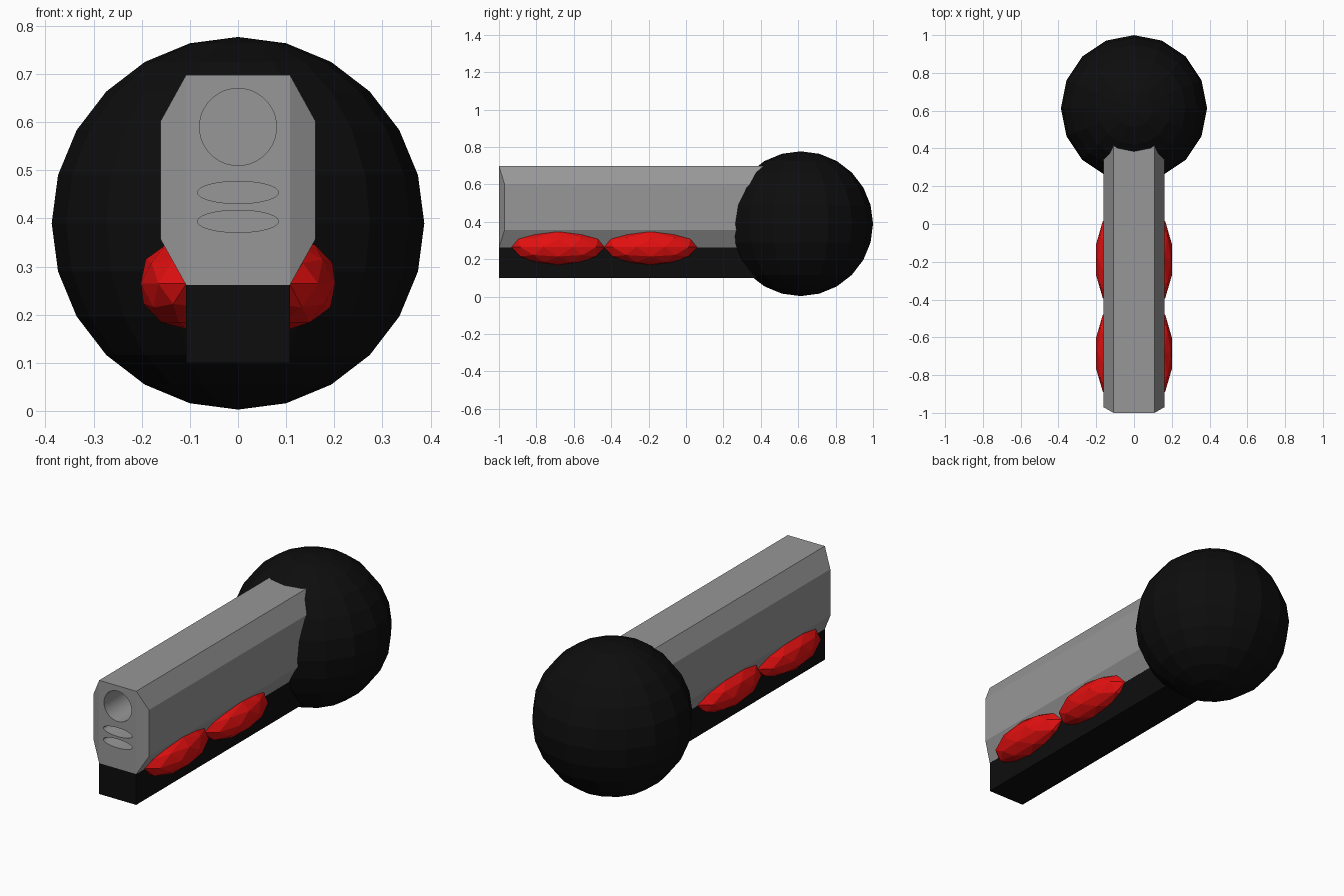
import bpy, bmesh, math
from mathutils import Matrix, Vector

cube = bpy.data.objects.get("Cube")
if cube:
    bpy.data.objects.remove(cube, do_unlink=True)


def material(name, rgb):
    m = bpy.data.materials.new(name)
    m.use_nodes = True
    m.diffuse_color = (*rgb, 1)
    bsdf = next(n for n in m.node_tree.nodes if n.type == 'BSDF_PRINCIPLED')
    bsdf.inputs["Base Color"].default_value = (*rgb, 1)
    return m


GREY = material("steel grey", (0.31, 0.31, 0.31))
BLACK = material("black", (0.004, 0.004, 0.004))
RED = material("bright red", (0.78, 0.005, 0.005))


def finish(bm, name, mat):
    bmesh.ops.recalc_face_normals(bm, faces=bm.faces)
    mesh = bpy.data.meshes.new(name)
    bm.to_mesh(mesh)
    bm.free()
    mesh.materials.append(mat)
    ob = bpy.data.objects.new(name, mesh)
    bpy.context.collection.objects.link(ob)
    return ob


def placed(center, scale):
    return Matrix.Translation(center) @ Matrix.Diagonal((*scale, 1))


# Upper body: a box whose two sides swell outwards with sloping borders
FRONT, REAR = -1.0, 0.6
bm = bmesh.new()
for s in (-1, 1):
    for y, y_side in ((FRONT, FRONT + 0.03), (REAR, REAR - 0.03)):
        for z, z_side in ((0.262, 0.357), (0.698, 0.602)):
            bm.verts.new((s * 0.108, y, z))
            bm.verts.new((s * 0.161, y_side, z_side))
bmesh.ops.convex_hull(bm, input=bm.verts)
bmesh.ops.dissolve_limit(bm, angle_limit=0.01, verts=bm.verts, edges=bm.edges)
body = finish(bm, "upper_body", GREY)

# Round bore and two oval slots sunk into the front face
DEPTH = 0.3
for name, z, rx, rz in (("bore_cutter", 0.59, 0.08, 0.08),
                        ("upper_slot_cutter", 0.454, 0.084, 0.023),
                        ("lower_slot_cutter", 0.394, 0.084, 0.023)):
    bm = bmesh.new()
    bmesh.ops.create_cone(bm, cap_ends=True, segments=48, radius1=1, radius2=1,
                          depth=2 * DEPTH,
                          matrix=placed((0, FRONT, z), (rx, 1, rz))
                          @ Matrix.Rotation(math.pi / 2, 4, 'X'))
    cutter = finish(bm, name, GREY)
    cutter.hide_render = True
    mod = body.modifiers.new(name, 'BOOLEAN')
    mod.operation, mod.solver, mod.object = 'DIFFERENCE', 'EXACT', cutter
    bpy.context.view_layer.objects.active = body
    bpy.ops.object.modifier_apply(modifier=mod.name)
    bpy.data.objects.remove(cutter, do_unlink=True)

bpy.ops.object.select_all(action='DESELECT')
body.select_set(True)
bpy.context.view_layer.objects.active = body
bpy.ops.object.shade_smooth_by_angle(angle=math.radians(20))

# Lower rail under the body
bm = bmesh.new()
bmesh.ops.create_cube(bm, size=1, matrix=placed((0, (FRONT + REAR) / 2, 0.181),
                                                (0.215, REAR - FRONT, 0.162)))
finish(bm, "lower_rail", BLACK)

# Faceted ball at the rear
bm = bmesh.new()
bmesh.ops.create_uvsphere(bm, u_segments=16, v_segments=12, radius=0.387,
                          matrix=Matrix.Translation((0, 0.613, 0.39)))
finish(bm, "rear_ball", BLACK)

# Faceted red pods, two on each side
for side, s in (("left", 1), ("right", -1)):
    for place, y in (("front", -0.684), ("rear", -0.189)):
        bm = bmesh.new()
        bmesh.ops.create_icosphere(bm, subdivisions=2, radius=1,
                                   matrix=placed((s * 0.107, y, 0.265),
                                                 (0.1, 0.25, 0.095)))
        finish(bm, f"{side}_{place}_pod", RED)
